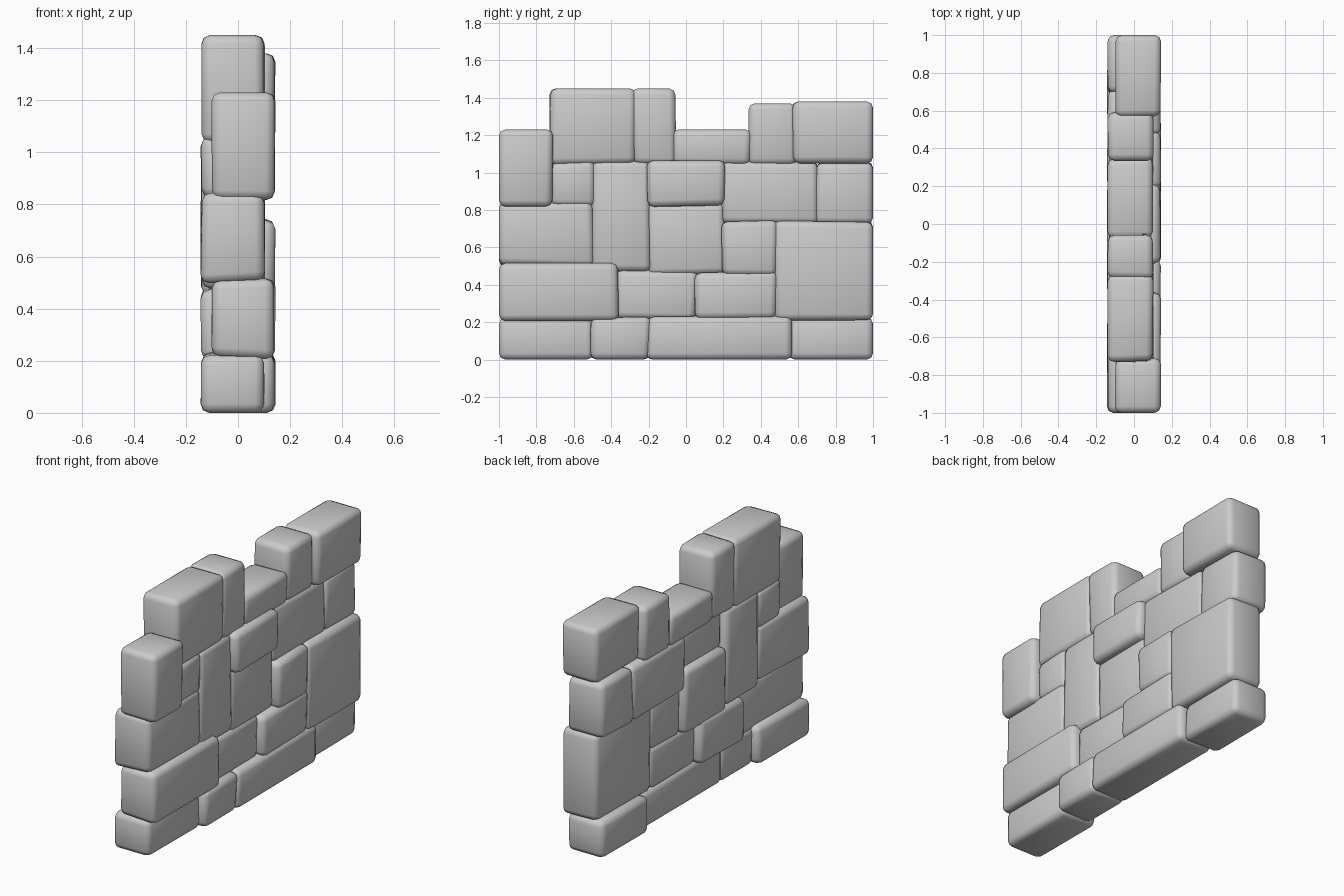
import bpy
import bmesh
import random
from mathutils import Vector

random.seed(4)
if "Cube" in bpy.data.objects:
    bpy.data.objects.remove(bpy.data.objects["Cube"], do_unlink=True)

stone_grey = bpy.data.materials.new("stone grey")
stone_grey.use_nodes = True
GREY = (0.6, 0.6, 0.6, 1)
stone_grey.diffuse_color = GREY
stone_grey.node_tree.nodes["Principled BSDF"].inputs["Base Color"].default_value = GREY

# Each stone is pushed toward the left (+x) or right (-x) face of the wall
DEPTH = {"left": (-0.105, 0.145), "right": (-0.145, 0.105)}

# Courses of stones: y start, y end, bottom, top, face it is pushed toward
COURSES = {
    "foundation_stone": [
        (-1, -0.5, 0, 0.22, "right"),
        (-0.5, -0.2, 0, 0.22, "left"),
        (-0.2, 0.56, 0, 0.22, "left"),
        (0.56, 1, 0, 0.22, "right"),
    ],
    "lower_stone": [
        (-1, -0.37, 0.22, 0.51, "left"),
        (-0.37, 0.05, 0.22, 0.47, "right"),
        (0.05, 0.48, 0.22, 0.46, "left"),
        (0.48, 1, 0.22, 0.73, "left"),
    ],
    "middle_stone": [
        (-1, -0.5, 0.51, 0.83, "right"),
        (-0.5, -0.2, 0.48, 1.05, "right"),
        (-0.2, 0.2, 0.46, 0.83, "right"),
        (0.2, 0.48, 0.46, 0.73, "left"),
    ],
    "upper_stone": [
        (-1, -0.72, 0.83, 1.23, "left"),
        (-0.72, -0.5, 0.83, 1.05, "right"),
        (-0.2, 0.2, 0.83, 1.05, "left"),
        (0.2, 0.7, 0.73, 1.05, "right"),
        (0.7, 1, 0.73, 1.05, "right"),
    ],
    "battlement_stone": [
        (-0.72, -0.28, 1.05, 1.45, "right"),
        (-0.28, -0.06, 1.05, 1.45, "right"),
        (-0.06, 0.34, 1.05, 1.23, "right"),
        (0.34, 0.58, 1.05, 1.37, "right"),
        (0.58, 1, 1.05, 1.38, "left"),
    ],
}


def make_stone(name, y0, y1, z0, z1, side):
    """A hand-cut block with slightly uneven corners and worn edges."""
    low = Vector((DEPTH[side][0], y0, z0))
    high = Vector((DEPTH[side][1], y1, z1))
    bm = bmesh.new()
    bmesh.ops.create_cube(bm, size=1)
    for v in bm.verts:
        sign = [1 if c > 0 else -1 for c in v.co]
        v.co = [h if s > 0 else l for l, h, s in zip(low, high, sign)]
        # Joints inside the wall overlap unevenly so no gaps open
        if abs(v.co.y) < 0.99:
            v.co.y += sign[1] * random.uniform(0, 0.016)
        if 0.01 < v.co.z < 1.2:
            v.co.z += sign[2] * random.uniform(0, 0.016)
        v.co.x -= sign[0] * random.uniform(0, 0.008)
    bmesh.ops.bevel(bm, geom=bm.edges[:], offset=0.034, segments=2,
                    profile=0.5, affect="EDGES", clamp_overlap=True)
    mesh = bpy.data.meshes.new(name)
    bm.to_mesh(mesh)
    bm.free()
    mesh.materials.append(stone_grey)
    for face in mesh.polygons:
        face.use_smooth = True
    stone = bpy.data.objects.new(name, mesh)
    bpy.context.collection.objects.link(stone)


for course, stones in COURSES.items():
    for number, stone in enumerate(stones, 1):
        make_stone(f"{course}_{number}", *stone)
